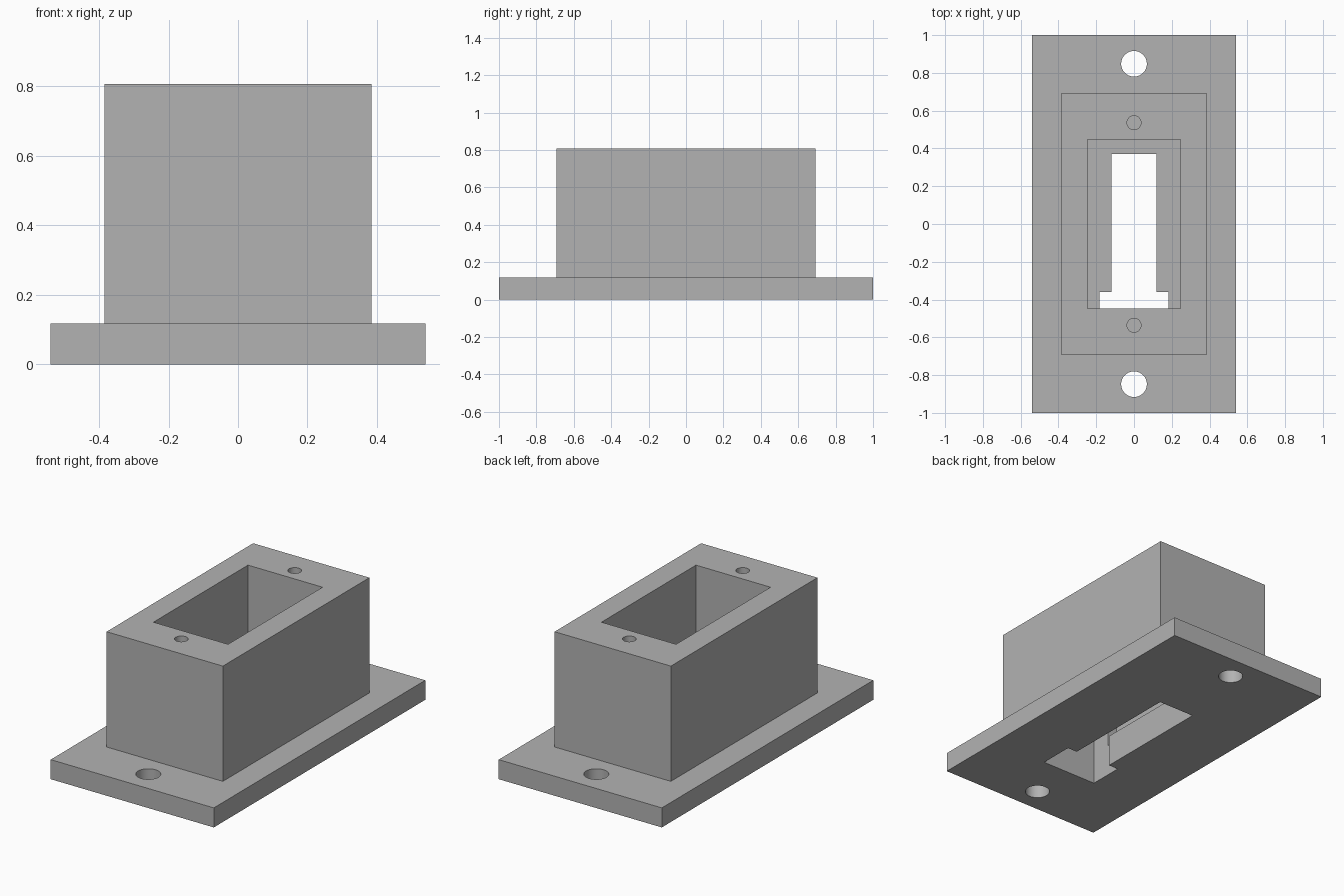
import bpy
from math import radians

cube = bpy.data.objects.get("Cube")
if cube:
    bpy.data.objects.remove(cube, do_unlink=True)

# Main dimensions
PLATE_TOP = 0.117
BODY_TOP = 0.807
FLOOR_TOP = 0.19
BELOW = -0.1
ABOVE = 1.0

grey = bpy.data.materials.new("plain grey")
grey.use_nodes = True
grey.diffuse_color = (0.45, 0.45, 0.45, 1)
grey.node_tree.nodes["Principled BSDF"].inputs["Base Color"].default_value = (0.45, 0.45, 0.45, 1)


def box(name, half_x, y0, y1, z0, z1):
    bpy.ops.mesh.primitive_cube_add(size=1, location=(0, (y0 + y1) / 2, (z0 + z1) / 2))
    ob = bpy.context.object
    ob.name = name
    ob.scale = (2 * half_x, y1 - y0, z1 - z0)
    bpy.ops.object.transform_apply(location=True, rotation=True, scale=True)
    ob.data.materials.append(grey)
    return ob


def cylinder(name, radius, y, z0, z1):
    bpy.ops.mesh.primitive_cylinder_add(vertices=48, radius=radius, depth=z1 - z0,
                                        location=(0, y, (z0 + z1) / 2))
    ob = bpy.context.object
    ob.name = name
    ob.data.materials.append(grey)
    return ob


def combine(target, other, operation):
    mod = target.modifiers.new(other.name, 'BOOLEAN')
    mod.operation = operation
    mod.solver = 'EXACT'
    mod.object = other
    bpy.context.view_layer.objects.active = target
    bpy.ops.object.modifier_apply(modifier=mod.name)
    bpy.data.objects.remove(other, do_unlink=True)


# Flanged housing: mounting plate with a raised block
housing = box("flanged_housing", 0.54, -1, 1, 0, PLATE_TOP)
combine(housing, box("raised_block", 0.385, -0.693, 0.693, 0.05, BODY_TOP), 'UNION')

# Deep pocket, floor slot and wide notch running under the end wall
cutters = [
    box("pocket", 0.247, -0.447, 0.447, FLOOR_TOP, ABOVE),
    box("floor_slot", 0.119, -0.4, 0.371, BELOW, FLOOR_TOP + 0.05),
    box("end_notch", 0.183, -0.57, -0.361, BELOW, 0.35),
]

# Mounting holes through the plate, blind screw holes in the rim
for side in (-1, 1):
    cutters.append(cylinder("mounting_hole", 0.068, side * 0.848, BELOW, 0.3))
    cutters.append(cylinder("screw_hole", 0.037, side * 0.536, 0.43, ABOVE))

for cutter in cutters:
    combine(housing, cutter, 'DIFFERENCE')

# Smooth hole walls, crisp edges
bpy.ops.object.select_all(action='DESELECT')
housing.select_set(True)
bpy.context.view_layer.objects.active = housing
bpy.ops.object.shade_smooth_by_angle(angle=radians(30))
